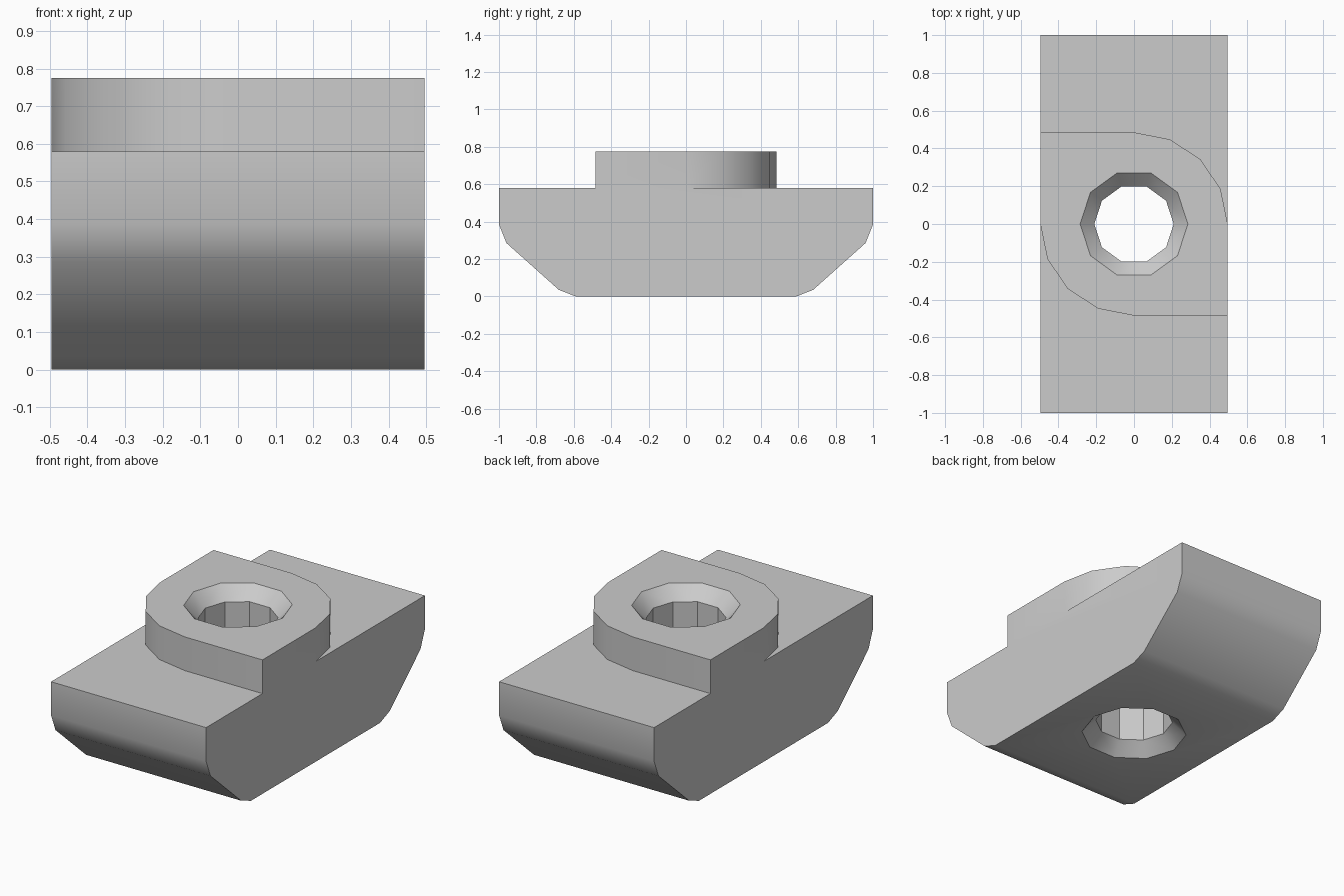
import bpy
import bmesh
from math import cos, sin, radians, tau

if "Cube" in bpy.data.objects:
    bpy.data.objects.remove(bpy.data.objects["Cube"], do_unlink=True)

HALF_WIDTH, SHOULDER, TOP = 0.496, 0.58, 0.775
BOSS_HALF = 0.485
HOLE_R, CHAMFER = 0.21, 0.075

grey = bpy.data.materials.new("plain grey steel")
grey.use_nodes = True
colour = (0.6, 0.6, 0.6, 1)
grey.diffuse_color = colour
grey.node_tree.nodes["Principled BSDF"].inputs["Base Color"].default_value = colour


def loft(name, rings):
    """Closed solid through matching rings of points."""
    bm = bmesh.new()
    loops = [[bm.verts.new(p) for p in ring] for ring in rings]
    for a, b in zip(loops, loops[1:]):
        for i in range(len(a)):
            j = (i + 1) % len(a)
            bm.faces.new((a[i], a[j], b[j], b[i]))
    bm.faces.new(loops[0])
    bm.faces.new(loops[-1])
    bmesh.ops.recalc_face_normals(bm, faces=bm.faces)
    mesh = bpy.data.meshes.new(name)
    bm.to_mesh(mesh)
    bm.free()
    mesh.materials.append(grey)
    obj = bpy.data.objects.new(name, mesh)
    bpy.context.collection.objects.link(obj)
    return obj


def combine(target, tool, operation):
    mod = target.modifiers.new(operation, 'BOOLEAN')
    mod.operation, mod.solver, mod.object = operation, 'EXACT', tool
    bpy.context.view_layer.objects.active = target
    bpy.ops.object.modifier_apply(modifier=mod.name)
    bpy.data.objects.remove(tool, do_unlink=True)


# Body: rounded-corner wedge profile swept across the width
half = [(0.59, 0), (0.68, 0.035), (0.96, 0.285), (1, 0.385), (1, SHOULDER)]
profile = half + [(-y, z) for y, z in reversed(half)]
body = loft("slot_nut_body", [[(x, y, z) for y, z in profile]
                              for x in (-HALF_WIDTH, HALF_WIDTH)])

# Boss: two opposite corners rounded so the nut can turn in its slot
quarter = [(HALF_WIDTH * cos(radians(a * 22.5)), BOSS_HALF * sin(radians(a * 22.5)))
           for a in range(5)]
outline = quarter + [(-HALF_WIDTH, BOSS_HALF)]
outline += [(-x, -y) for x, y in outline]
boss = loft("boss", [[(x, y, z) for x, y in outline] for z in (SHOULDER, TOP)])
combine(body, boss, 'UNION')

# Ten-sided through hole, chamfered at both mouths
OVER = 0.05
wide = HOLE_R + CHAMFER
stations = [(-OVER, wide + OVER), (CHAMFER, HOLE_R),
            (TOP - CHAMFER, HOLE_R), (TOP + OVER, wide + OVER)]
hole = loft("hole_cutter", [[(r * cos(tau * i / 10), r * sin(tau * i / 10), z)
                             for i in range(10)] for z, r in stations])
hole.hide_render = True
combine(body, hole, 'DIFFERENCE')

# Smooth rounded edges, crisp corners
bpy.ops.object.select_all(action='DESELECT')
body.select_set(True)
bpy.context.view_layer.objects.active = body
bpy.ops.object.shade_smooth_by_angle(angle=radians(30))
